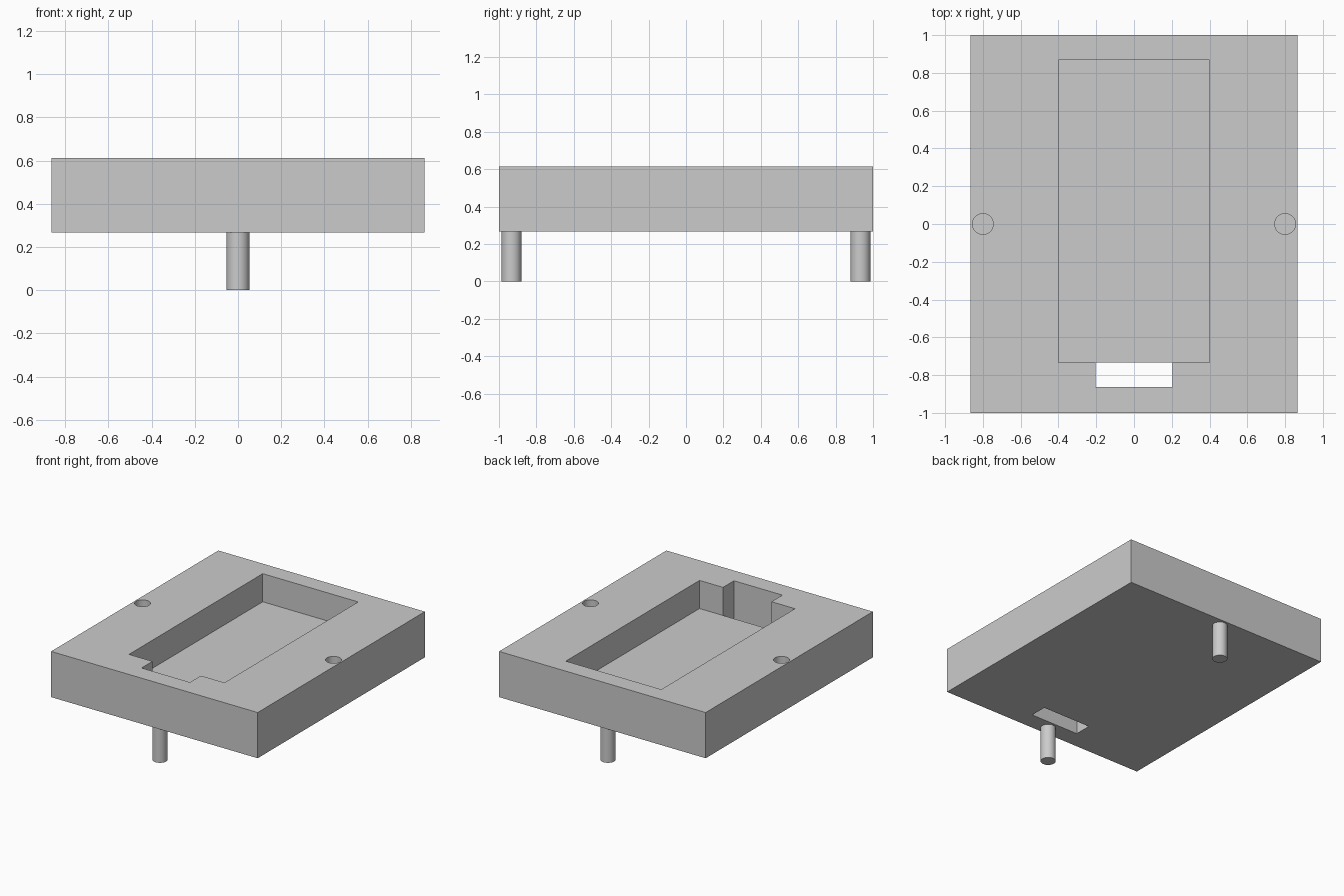
import bpy
import bmesh
from mathutils import Vector, Matrix

cube = bpy.data.objects.get("Cube")
if cube:
    bpy.data.objects.remove(cube, do_unlink=True)

grey = bpy.data.materials.new("plain grey")
grey.use_nodes = True
colour = (0.6, 0.6, 0.6, 1)
grey.diffuse_color = colour
grey.node_tree.nodes["Principled BSDF"].inputs["Base Color"].default_value = colour

HALF_X, HALF_Y = 0.865, 1.0
BOTTOM, FLOOR, TOP = 0.267, 0.4, 0.613
POCKET_X, POCKET_FRONT, POCKET_BACK = 0.4, -0.733, 0.867
SLOT_X, SLOT_FRONT = 0.203, -0.864
PEG_RADIUS, HOLE_RADIUS = 0.053, 0.055


def finish(name, bm):
    mesh = bpy.data.meshes.new(name)
    bm.to_mesh(mesh)
    bm.free()
    mesh.materials.append(grey)
    obj = bpy.data.objects.new(name, mesh)
    bpy.context.collection.objects.link(obj)
    return obj


def box(name, half_x, front, back, low, high):
    bm = bmesh.new()
    bmesh.ops.create_cube(bm, size=2)
    for v in bm.verts:
        v.co = Vector((half_x if v.co.x > 0 else -half_x,
                       back if v.co.y > 0 else front,
                       high if v.co.z > 0 else low))
    return finish(name, bm)


def cylinder(name, x, y, radius, low, high):
    bm = bmesh.new()
    bmesh.ops.create_cone(bm, cap_ends=True, segments=64, radius1=radius,
                          radius2=radius, depth=high - low,
                          matrix=Matrix.Translation((x, y, (low + high) / 2)))
    return finish(name, bm)


def cut(target, cutter):
    bpy.context.view_layer.objects.active = target
    mod = target.modifiers.new("cut", "BOOLEAN")
    mod.operation = "DIFFERENCE"
    mod.solver = "EXACT"
    mod.object = cutter
    bpy.ops.object.modifier_apply(modifier=mod.name)
    bpy.data.objects.remove(cutter, do_unlink=True)


def smooth(obj):
    bpy.ops.object.select_all(action="DESELECT")
    obj.select_set(True)
    bpy.context.view_layer.objects.active = obj
    bpy.ops.object.shade_smooth_by_angle()


# Block with an open pocket and a through slot at its front end
block = box("block", HALF_X, -HALF_Y, HALF_Y, BOTTOM, TOP)
cut(block, box("pocket_cutter", POCKET_X, POCKET_FRONT, POCKET_BACK, FLOOR, TOP + 0.1))
cut(block, box("slot_cutter", SLOT_X, SLOT_FRONT, POCKET_FRONT, BOTTOM - 0.1, TOP + 0.1))

# Blind peg holes in the left and right rims
for x in (-0.8, 0.8):
    cut(block, cylinder("hole_cutter", x, 0, HOLE_RADIUS, TOP - 0.28, TOP + 0.1))
smooth(block)

# Pegs below the front and back edges
for name, y in (("front_peg", -0.933), ("back_peg", 0.933)):
    smooth(cylinder(name, 0, y, PEG_RADIUS, 0, BOTTOM + 0.01))
